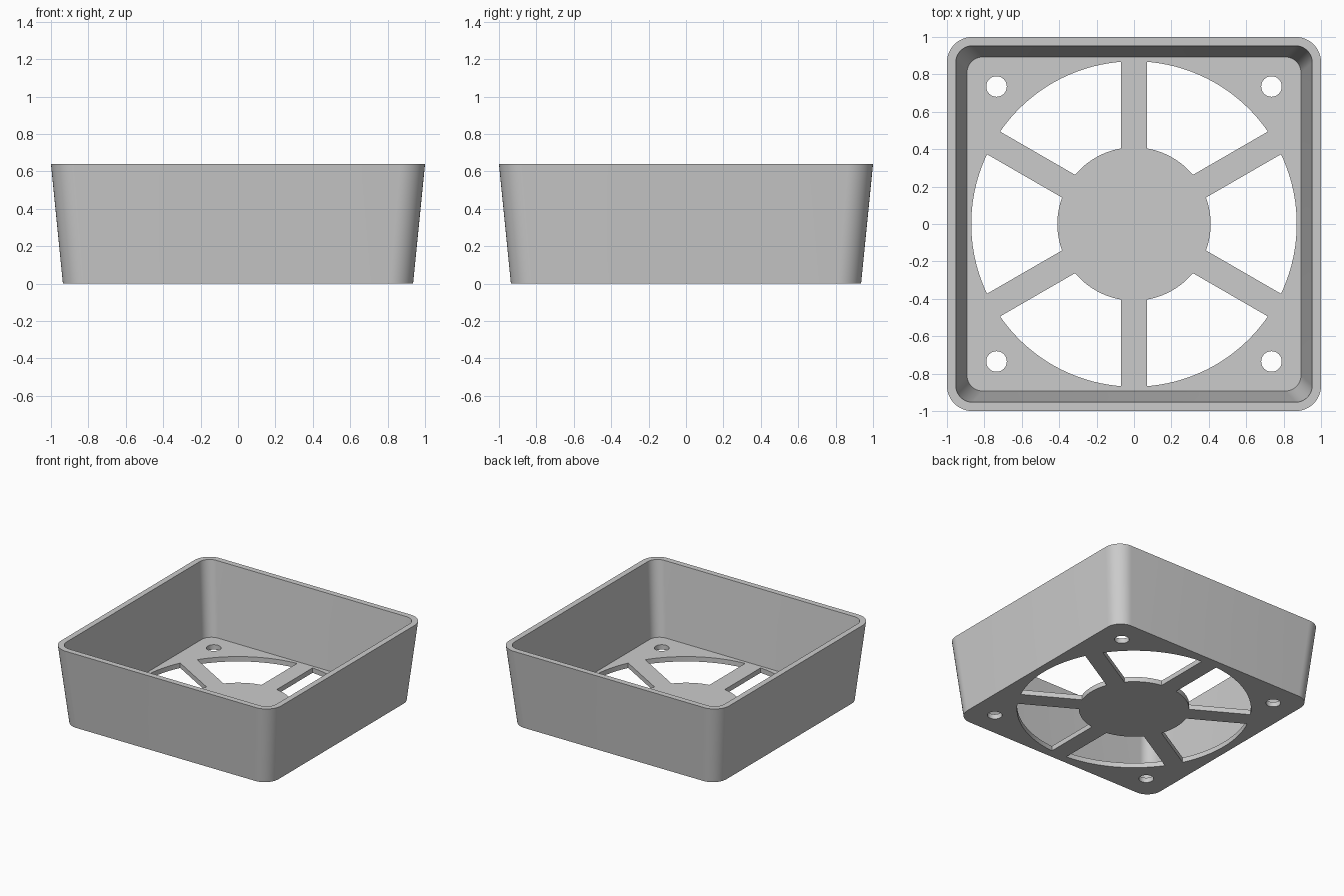
import bpy, bmesh
from math import sin, cos, asin, pi, radians
from mathutils import Matrix

cube = bpy.data.objects.get("Cube")
if cube:
    bpy.data.objects.remove(cube, do_unlink=True)

HEIGHT, FLOOR = 0.64, 0.04
VENT_R, HUB_R, SPOKE_HALF = 0.87, 0.41, 0.07
HOLE_POS, HOLE_R = 0.735, 0.055

grey = bpy.data.materials.new("light grey plastic")
grey.use_nodes = True
grey.diffuse_color = (0.6, 0.6, 0.6, 1)
grey.node_tree.nodes["Principled BSDF"].inputs["Base Color"].default_value = (0.6, 0.6, 0.6, 1)


def arc(radius, start, end, steps, cx=0, cy=0):
    """Points along an arc, both ends included."""
    angles = [start + (end - start) * i / steps for i in range(steps + 1)]
    return [(cx + radius * cos(a), cy + radius * sin(a)) for a in angles]


def rounded_square(half, radius):
    c = half - radius
    points = []
    for i, (sx, sy) in enumerate([(1, 1), (-1, 1), (-1, -1), (1, -1)]):
        points += arc(radius, i * pi / 2, (i + 1) * pi / 2, 12, sx * c, sy * c)
    return points


def loft(bm, sections):
    """Skin a stack of (outline, height) sections and cap both ends."""
    rings = [[bm.verts.new((x, y, z)) for x, y in outline] for outline, z in sections]
    for a, b in zip(rings, rings[1:]):
        for i in range(len(a)):
            j = (i + 1) % len(a)
            bm.faces.new((a[i], a[j], b[j], b[i]))
    bm.faces.new(rings[0][::-1])
    bm.faces.new(rings[-1])


def make_object(name, bm):
    bmesh.ops.recalc_face_normals(bm, faces=bm.faces)
    mesh = bpy.data.meshes.new(name)
    bm.to_mesh(mesh)
    bm.free()
    mesh.materials.append(grey)
    obj = bpy.data.objects.new(name, mesh)
    bpy.context.collection.objects.link(obj)
    return obj


# Tapered open tray: outer wall, rim, inner wall, floor
bm = bmesh.new()
loft(bm, [(rounded_square(0.936, 0.125), 0),
          (rounded_square(1.0, 0.135), HEIGHT),
          (rounded_square(0.953, 0.09), HEIGHT),
          (rounded_square(0.893, 0.085), FLOOR)])
tray = make_object("fan_cover_tray", bm)

# Cutter: six vent openings between the spokes, four screw holes
bm = bmesh.new()
outer_gap, inner_gap = asin(SPOKE_HALF / VENT_R), asin(SPOKE_HALF / HUB_R)
for k in range(6):
    start = radians(30 + 60 * k)
    end = start + pi / 3
    outline = arc(VENT_R, start + outer_gap, end - outer_gap, 20)
    outline += arc(HUB_R, end - inner_gap, start + inner_gap, 12)
    loft(bm, [(outline, -0.1), (outline, FLOOR + 0.1)])
for sx in (-1, 1):
    for sy in (-1, 1):
        bmesh.ops.create_cone(bm, cap_ends=True, segments=32, radius1=HOLE_R,
                              radius2=HOLE_R, depth=0.3,
                              matrix=Matrix.Translation((sx * HOLE_POS, sy * HOLE_POS, 0)))
cutter = make_object("vent_cutter", bm)
cutter.hide_render = True

# Cut the floor, then discard the cutter
cut = tray.modifiers.new("vents", "BOOLEAN")
cut.operation = "DIFFERENCE"
cut.solver = "EXACT"
cut.object = cutter
bpy.ops.object.select_all(action="DESELECT")
bpy.context.view_layer.objects.active = tray
tray.select_set(True)
bpy.ops.object.modifier_apply(modifier=cut.name)
bpy.data.objects.remove(cutter, do_unlink=True)
bpy.ops.object.shade_smooth_by_angle(angle=radians(30))
